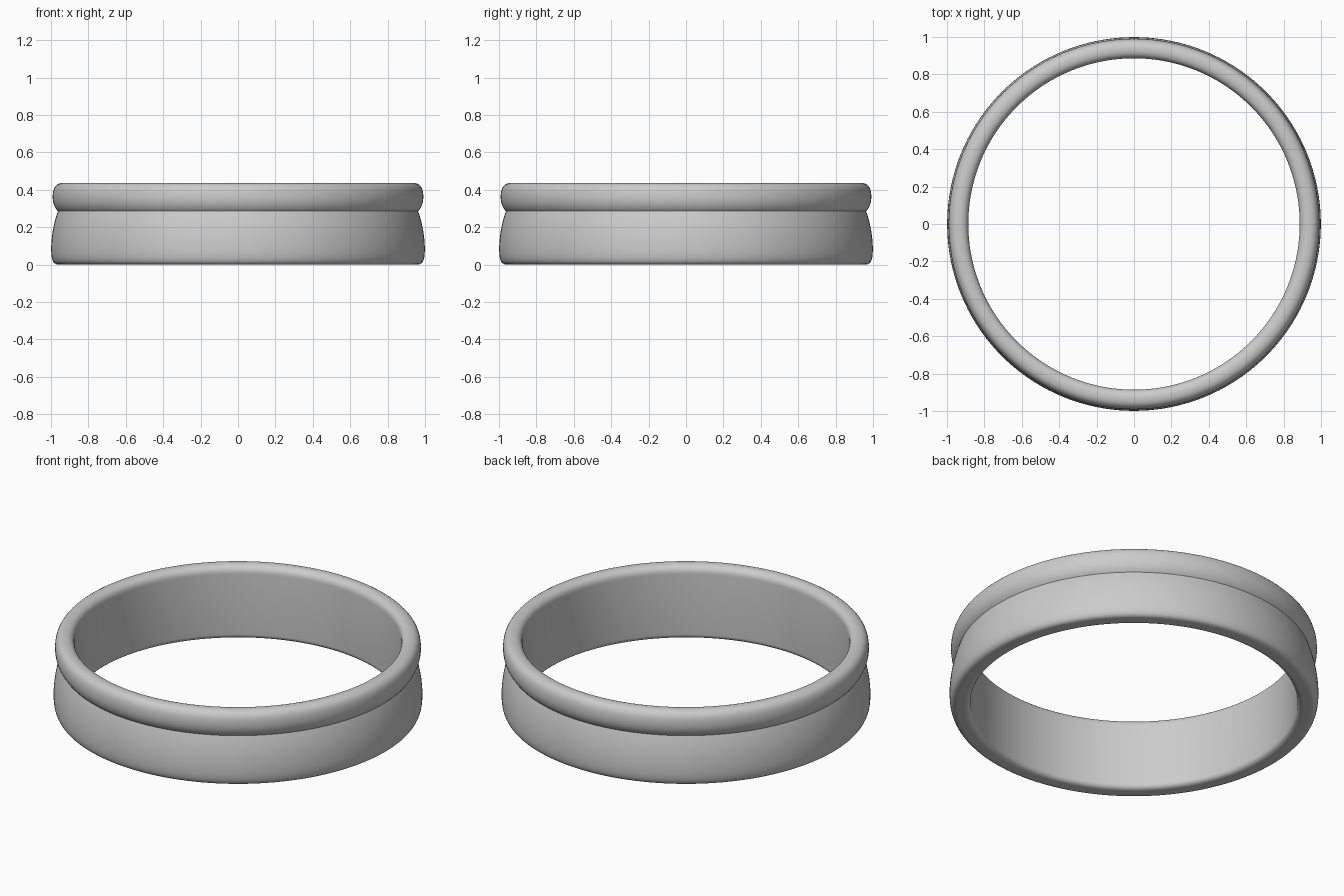
import bpy, bmesh, math
from mathutils import Vector
from mathutils.geometry import interpolate_bezier

if "Cube" in bpy.data.objects:
    bpy.data.objects.remove(bpy.data.objects["Cube"])

SIDES = 160

# Cross-section as bezier pieces (radius, height): start, handle, handle, end
pieces = [
    ((0.886, 0.030), (0.886, 0.012), (0.900, 0.000), (0.920, 0.000)),  # inner bottom edge
    ((0.920, 0.000), (0.930, 0.000), (0.945, 0.000), (0.955, 0.000)),  # underside
    ((0.955, 0.000), (0.985, 0.000), (0.998, 0.015), (0.999, 0.080)),  # outer bottom edge
    ((0.999, 0.080), (0.999, 0.150), (0.985, 0.225), (0.963, 0.286)),  # flared lower band
    ((0.963, 0.286), (0.981, 0.305), (0.991, 0.330), (0.991, 0.363)),  # lower bead
    ((0.991, 0.363), (0.991, 0.410), (0.975, 0.437), (0.935, 0.437)),  # upper bead
    ((0.935, 0.437), (0.905, 0.437), (0.886, 0.420), (0.886, 0.390)),  # inner top edge
]
profile = []
for p in pieces:
    pts = interpolate_bezier(*[Vector((r, 0, z)) for r, z in p], 9)
    profile += pts if not profile else pts[1:]

# Revolve the closed cross-section into the ring band
bm = bmesh.new()
rings = []
for i in range(SIDES):
    a = 2 * math.pi * i / SIDES
    rings.append([bm.verts.new((v.x * math.cos(a), v.x * math.sin(a), v.z)) for v in profile])
n = len(profile)
for i in range(SIDES):
    a, b = rings[i], rings[(i + 1) % SIDES]
    for j in range(n):
        k = (j + 1) % n
        bm.faces.new((a[j], b[j], b[k], a[k]))
bmesh.ops.recalc_face_normals(bm, faces=bm.faces)
mesh = bpy.data.meshes.new("ring_band")
bm.to_mesh(mesh)
bm.free()

ring = bpy.data.objects.new("ring_band", mesh)
bpy.context.collection.objects.link(ring)
bpy.context.view_layer.objects.active = ring
ring.select_set(True)
bpy.ops.object.shade_smooth_by_angle(angle=math.radians(35))
